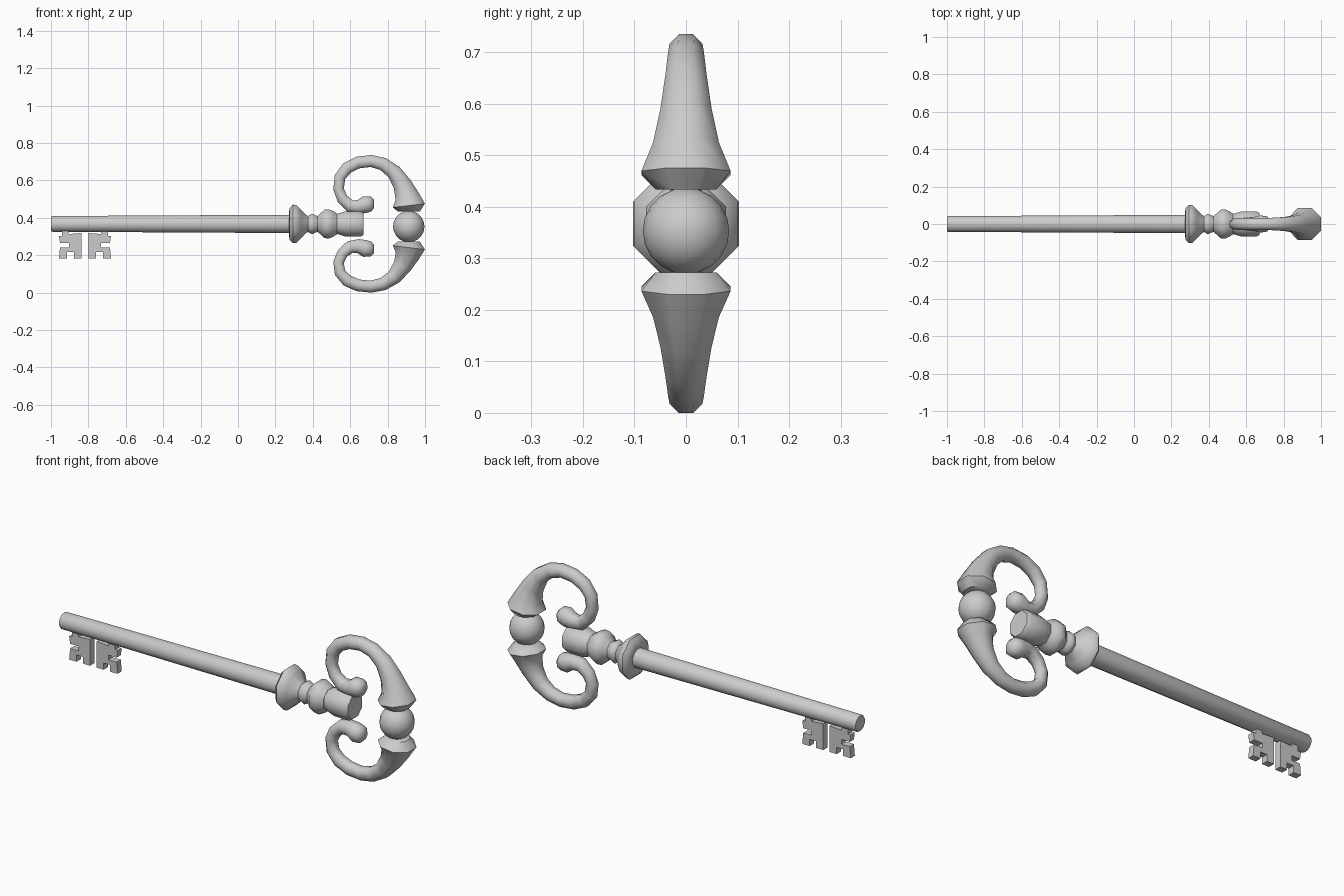
import bpy, bmesh, math
from mathutils import Vector

if "Cube" in bpy.data.objects:
    bpy.data.objects.remove(bpy.data.objects["Cube"])

AXIS_Z = 0.367   # height of the shaft axis
BOW_Z = 0.353    # height of the bow's middle
S = 187.0        # drawing units per model unit


def finish(name, bm, angle=50):
    bmesh.ops.recalc_face_normals(bm, faces=bm.faces)
    me = bpy.data.meshes.new(name)
    bm.to_mesh(me)
    bm.free()
    ob = bpy.data.objects.new(name, me)
    bpy.context.collection.objects.link(ob)
    bpy.ops.object.select_all(action='DESELECT')
    ob.select_set(True)
    bpy.context.view_layer.objects.active = ob
    bpy.ops.object.shade_smooth_by_angle(angle=math.radians(angle))
    return ob


def sweep(name, path, sides=8):
    """Tube through (x, z, radius) points lying in the y = 0 plane."""
    bm = bmesh.new()
    pts = [Vector((x, 0, z)) for x, z, r in path]
    rings = []
    for i, p in enumerate(pts):
        t = (pts[min(i + 1, len(pts) - 1)] - pts[max(i - 1, 0)]).normalized()
        n = Vector((-t.z, 0, t.x))
        r = path[i][2] / math.cos(math.pi / sides)
        ring = []
        for k in range(sides):
            a = 2 * math.pi * (k + 0.5) / sides
            ring.append(bm.verts.new(p + n * r * math.cos(a) + Vector((0, r * math.sin(a), 0))))
        rings.append(ring)
    for a, b in zip(rings, rings[1:]):
        for k in range(sides):
            j = (k + 1) % sides
            bm.faces.new((a[k], a[j], b[j], b[k]))
    bm.faces.new(rings[0])
    bm.faces.new(rings[-1])
    return finish(name, bm)


def turned(name, profile, sides=8):
    return sweep(name, [(x, AXIS_Z, r) for x, r in profile], sides)


# Shaft and turned neck
turned("shaft", [(-1.0, 0.038), (-0.993, 0.042), (0.30, 0.049)], 12)
turned("collar", [(0.272, 0.06), (0.276, 0.085), (0.293, 0.103), (0.312, 0.101),
                  (0.335, 0.078), (0.36, 0.052), (0.375, 0.042), (0.385, 0.05),
                  (0.397, 0.054), (0.41, 0.048), (0.425, 0.042), (0.44, 0.055),
                  (0.462, 0.076), (0.487, 0.078), (0.51, 0.068), (0.53, 0.055)])
turned("neck_block", [(0.515, 0.05), (0.545, 0.058), (0.57, 0.066), (0.655, 0.067),
                      (0.672, 0.058)])

# Bow arms: scroll tip round to the flared cap (drawing x, drawing y, radius)
ARM = [(374, 205, 4), (371, 205, 7.5), (365, 205.5, 8.5), (358, 208, 7), (350, 207, 6.3),
       (342.5, 200, 5.6), (338.5, 190, 5.3), (340, 178, 5.6), (347, 169, 6),
       (358, 163.5, 6), (371, 162, 6), (383, 165, 6.5), (394, 173, 7.5),
       (402, 185, 9.3), (407, 197, 12), (408.8, 206.5, 16.2), (408.8, 212.5, 11)]


def arm_path(side):
    out = []
    for px, py, r in ARM:
        d = (227.5 - py) / S
        if side < 0 and d > 0.12:      # lower arm is slightly shallower
            d = 0.12 + (d - 0.12) * 0.875
        out.append(((px - 238) / S, BOW_Z + side * d, r / S))
    return out


sweep("bow_arm_upper", arm_path(1))
sweep("bow_arm_lower", arm_path(-1))

# Ball between the caps
bm = bmesh.new()
bmesh.ops.create_uvsphere(bm, u_segments=16, v_segments=10, radius=0.084)
bmesh.ops.translate(bm, verts=bm.verts, vec=(0.913, 0, BOW_Z))
finish("bow_ball", bm)

# Key bits: one notched plate and its mirror image
BIT = [(62, 230), (70, 230), (70, 239), (73, 239), (73, 234), (81.5, 234), (81.5, 259.5),
       (74, 259.5), (74, 253), (67, 253), (67, 259.5), (59, 259.5), (60, 248.5),
       (69, 248.5), (69, 244), (60, 244), (59, 237), (62, 237)]
BIT = [p for p in BIT if p not in ((70, 239), (73, 239), (73, 234), (70, 230))]
BIT[1:1] = [(68, 230), (69, 235)]


def key_bit(name, flip):
    bm = bmesh.new()
    vs = []
    for px, py in BIT:
        px = 170 - px if flip else px
        vs.append(bm.verts.new(((px - 238) / S, -0.017, (293.5 - py) / S)))
    f = bm.faces.new(vs)
    ext = bmesh.ops.extrude_face_region(bm, geom=[f])
    moved = [v for v in ext["geom"] if isinstance(v, bmesh.types.BMVert)]
    bmesh.ops.translate(bm, verts=moved, vec=(0, 0.034, 0))
    finish(name, bm, 30)


key_bit("key_bit_outer", False)
key_bit("key_bit_inner", True)
